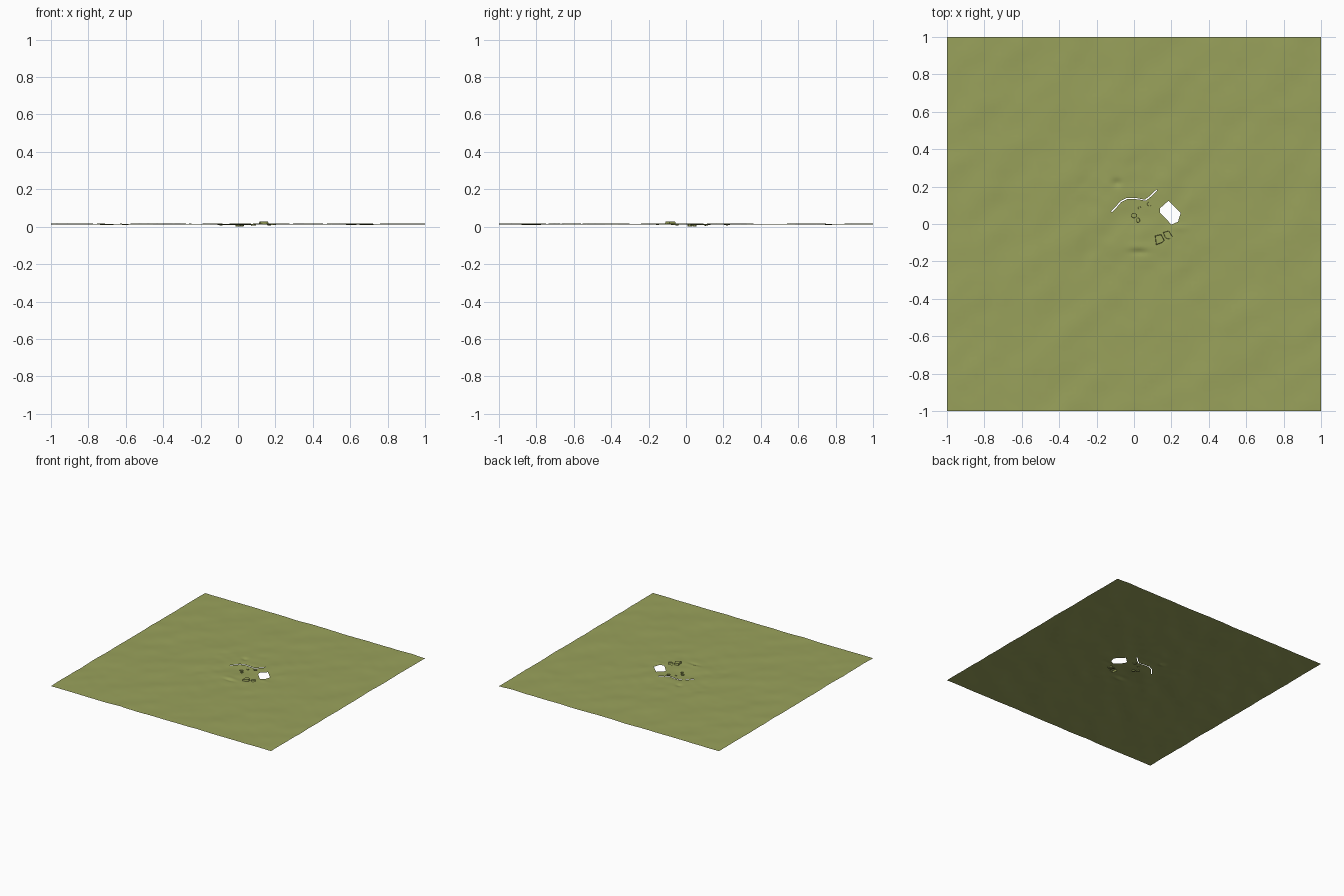
import bpy, bmesh, math
from mathutils import Vector, noise
from mathutils.geometry import delaunay_2d_cdt

if "Cube" in bpy.data.objects:
    bpy.data.objects.remove(bpy.data.objects["Cube"])

olive = bpy.data.materials.new("olive earth")
olive.diffuse_color = (0.32, 0.36, 0.105, 1)
olive.use_nodes = True
olive.node_tree.nodes["Principled BSDF"].inputs["Base Color"].default_value = olive.diffuse_color


def inside(p, poly):
    hit = False
    for (x1, y1), (x2, y2) in zip(poly, poly[1:] + poly[:1]):
        if (y1 > p[1]) != (y2 > p[1]) and p[0] < (x2 - x1) * (p[1] - y1) / (y2 - y1) + x1:
            hit = not hit
    return hit


def scaled(poly, f):
    cx = sum(p[0] for p in poly) / len(poly)
    cy = sum(p[1] for p in poly) / len(poly)
    return [(cx + (x - cx) * f, cy + (y - cy) * f) for x, y in poly]


def blob(cx, cy, rx, ry, n=8):
    return [(cx + rx * math.cos(i * math.tau / n + 0.3), cy + ry * math.sin(i * math.tau / n + 0.3))
            for i in range(n)]


# openings through the sheet: a many-sided hole and a winding crack
hole = [(0.14, 0.085), (0.185, 0.125), (0.25, 0.06), (0.235, 0.012), (0.2, -0.003), (0.14, 0.06)]
line = [(-0.12, 0.065), (-0.1, 0.085), (-0.07, 0.12), (-0.035, 0.137), (0.02, 0.135),
        (0.06, 0.127), (0.09, 0.15), (0.123, 0.182)]
crack = [(x + 0.002, y - 0.003) for x, y in line] + [(x - 0.002, y + 0.003) for x, y in reversed(line)]
openings = [hole, crack]

# steps in the sheet: outline and height change (raised lumps and small pits)
steps = [
    ([(0.112, -0.063), (0.145, -0.055), (0.163, -0.088), (0.15, -0.1), (0.118, -0.112)], 0.014),
    ([(0.155, -0.045), (0.185, -0.035), (0.205, -0.066), (0.19, -0.082), (0.168, -0.075)], -0.006),
    (blob(0.0, 0.045, 0.015, 0.013), -0.009),
    (blob(0.022, 0.02, 0.01, 0.013), -0.009),
    (blob(0.083, 0.107, 0.015, 0.012), -0.007),
    (blob(0.03, 0.085, 0.009, 0.009), 0.004),
]

# soft mounds and hollows: x, y, radius x, radius y, height
dents = [(-0.09, 0.22, 0.025, 0.02, -0.007), (0.03, -0.125, 0.06, 0.025, 0.004),
         (0.025, -0.15, 0.045, 0.015, -0.006), (0.24, -0.02, 0.05, 0.02, 0.003),
         (0.02, 0.04, 0.1, 0.07, -0.003), (0.03, 0.17, 0.1, 0.03, 0.002)]


def height(x, y):
    u, v = (x + y) * 0.7, (y - x) * 0.7
    z = 0.0145 + 0.004 * noise.noise(Vector((u * 3.5, v * 9, 1.7)))
    z += 0.0015 * noise.noise(Vector((x * 14, y * 14, 5.2)))
    for cx, cy, rx, ry, h in dents:
        z += h * math.exp(-((x - cx) / rx) ** 2 - ((y - cy) / ry) ** 2)
    for poly, h in steps:
        if inside((x, y), scaled(poly, 0.93)):
            z += h
    return max(z, 0.0)


# flat point layout: coarse grid, finer grid in the middle, cut outlines
pts, edges = [], []
N = 64
for i in range(N + 1):
    for j in range(N + 1):
        pts.append(Vector((-1 + 2 * i / N, -1 + 2 * j / N)))
for i in range(61):
    for j in range(61):
        pts.append(Vector((-0.297 + i * 0.01, -0.247 + j * 0.01)))


def outline(poly):
    s = len(pts)
    pts.extend(Vector(p) for p in poly)
    edges.extend((s + k, s + (k + 1) % len(poly)) for k in range(len(poly)))


for poly in openings:
    outline(poly)
for poly, h in steps:
    outline(poly)
    outline(scaled(poly, 0.9))

out_v, _, out_f = delaunay_2d_cdt(pts, edges, [], 0, 1e-5)[:3]

# ground sheet
bm = bmesh.new()
verts = [bm.verts.new((v.x, v.y, height(v.x, v.y))) for v in out_v]
for f in out_f:
    c = sum((out_v[k] for k in f), Vector((0, 0))) / len(f)
    if not any(inside(c, p) for p in openings):
        bm.faces.new([verts[k] for k in f])
bmesh.ops.delete(bm, geom=[v for v in bm.verts if not v.link_faces], context='VERTS')
bm.normal_update()
for f in bm.faces:
    if f.normal.z < 0:
        f.normal_flip()
low = min(v.co.z for v in bm.verts)
for v in bm.verts:
    v.co.z -= low
me = bpy.data.meshes.new("ground_sheet")
bm.to_mesh(me)
bm.free()
me.materials.append(olive)
ob = bpy.data.objects.new("ground_sheet", me)
bpy.context.collection.objects.link(ob)
bpy.context.view_layer.objects.active = ob
ob.select_set(True)
bpy.ops.object.shade_smooth_by_angle(angle=math.radians(35))
